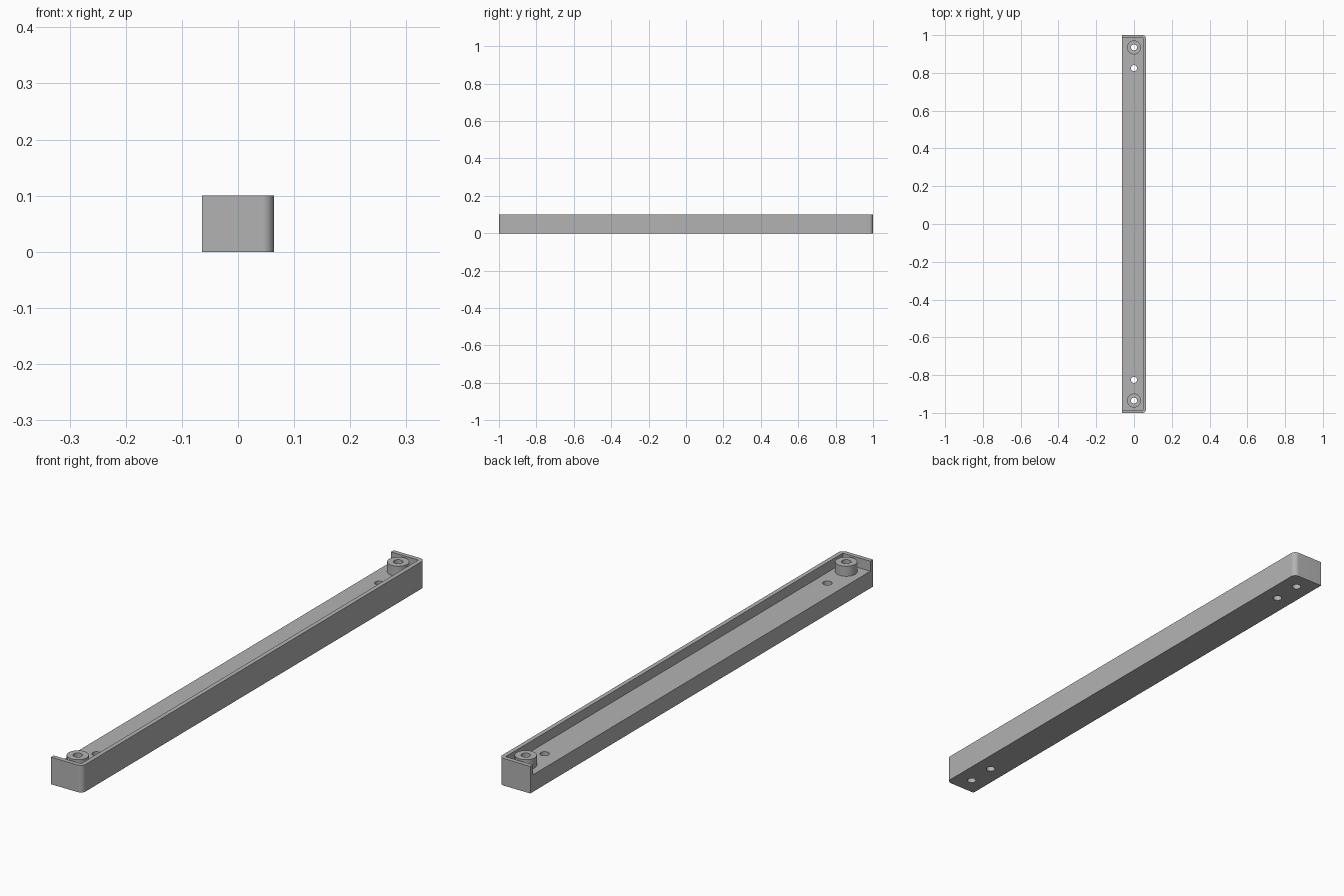
import bpy, bmesh
from math import pi, sin, cos

cube = bpy.data.objects.get("Cube")
if cube:
    bpy.data.objects.remove(cube)

W, L, H = 0.064, 1.0, 0.10       # half width, half length, height
FLOOR, WALL, CORNER = 0.063, 0.016, 0.02
BOSS_Y, HOLE_Y = 0.935, 0.825
BOSS_R, HOLE_R = 0.037, 0.016

grey = bpy.data.materials.new("plain grey")
grey.use_nodes = True
colour = (0.45, 0.45, 0.45, 1)
grey.diffuse_color = colour
grey.node_tree.nodes["Principled BSDF"].inputs["Base Color"].default_value = colour


def prism(name, outline, z0, z1):
    """Extrude a flat counter-clockwise outline from z0 to z1."""
    bm = bmesh.new()
    base = bm.faces.new([bm.verts.new((x, y, z0)) for x, y in outline])
    top = bmesh.ops.extrude_face_region(bm, geom=[base])["geom"]
    verts = [v for v in top if isinstance(v, bmesh.types.BMVert)]
    bmesh.ops.translate(bm, verts=verts, vec=(0, 0, z1 - z0))
    bmesh.ops.recalc_face_normals(bm, faces=bm.faces)
    mesh = bpy.data.meshes.new(name)
    bm.to_mesh(mesh)
    bm.free()
    mesh.materials.append(grey)
    obj = bpy.data.objects.new(name, mesh)
    bpy.context.collection.objects.link(obj)
    return obj


def arc(cx, cy, r, start, end, n):
    return [(cx + r * cos(start + (end - start) * i / n),
             cy + r * sin(start + (end - start) * i / n)) for i in range(n + 1)]


def circle(y, r):
    return arc(0, y, r, 0, 2 * pi, 48)[:-1]


def combine(target, other, operation):
    """Apply a boolean and discard the helper."""
    other.hide_render = True
    mod = target.modifiers.new(other.name, "BOOLEAN")
    mod.operation, mod.solver, mod.object = operation, "EXACT", other
    bpy.context.view_layer.objects.active = target
    bpy.ops.object.modifier_apply(modifier=mod.name)
    bpy.data.objects.remove(other)


# Bar with two rounded corners on the walled side
outline = [(-W, -L)]
outline += arc(W - CORNER, -L + CORNER, CORNER, -pi / 2, 0, 10)
outline += arc(W - CORNER, L - CORNER, CORNER, 0, pi / 2, 10)
outline += [(-W, L)]
body = prism("channel_body", outline, 0, H)

# Recess, open along the unwalled side
x, y = W - WALL, L - WALL
recess = prism("recess_cutter", [(-2 * W, -y), (x, -y), (x, y), (-2 * W, y)], FLOOR, 2 * H)
combine(body, recess, "DIFFERENCE")

# Screw bosses and through holes at both ends
for side in (-1, 1):
    boss = prism("screw_boss", circle(side * BOSS_Y, BOSS_R), FLOOR - 0.02, H)
    combine(body, boss, "UNION")
    for pos in (BOSS_Y, HOLE_Y):
        hole = prism("hole_cutter", circle(side * pos, HOLE_R), -H, 2 * H)
        combine(body, hole, "DIFFERENCE")

bpy.ops.object.select_all(action="DESELECT")
body.select_set(True)
bpy.context.view_layer.objects.active = body
bpy.ops.object.shade_smooth_by_angle(angle=pi / 6)
